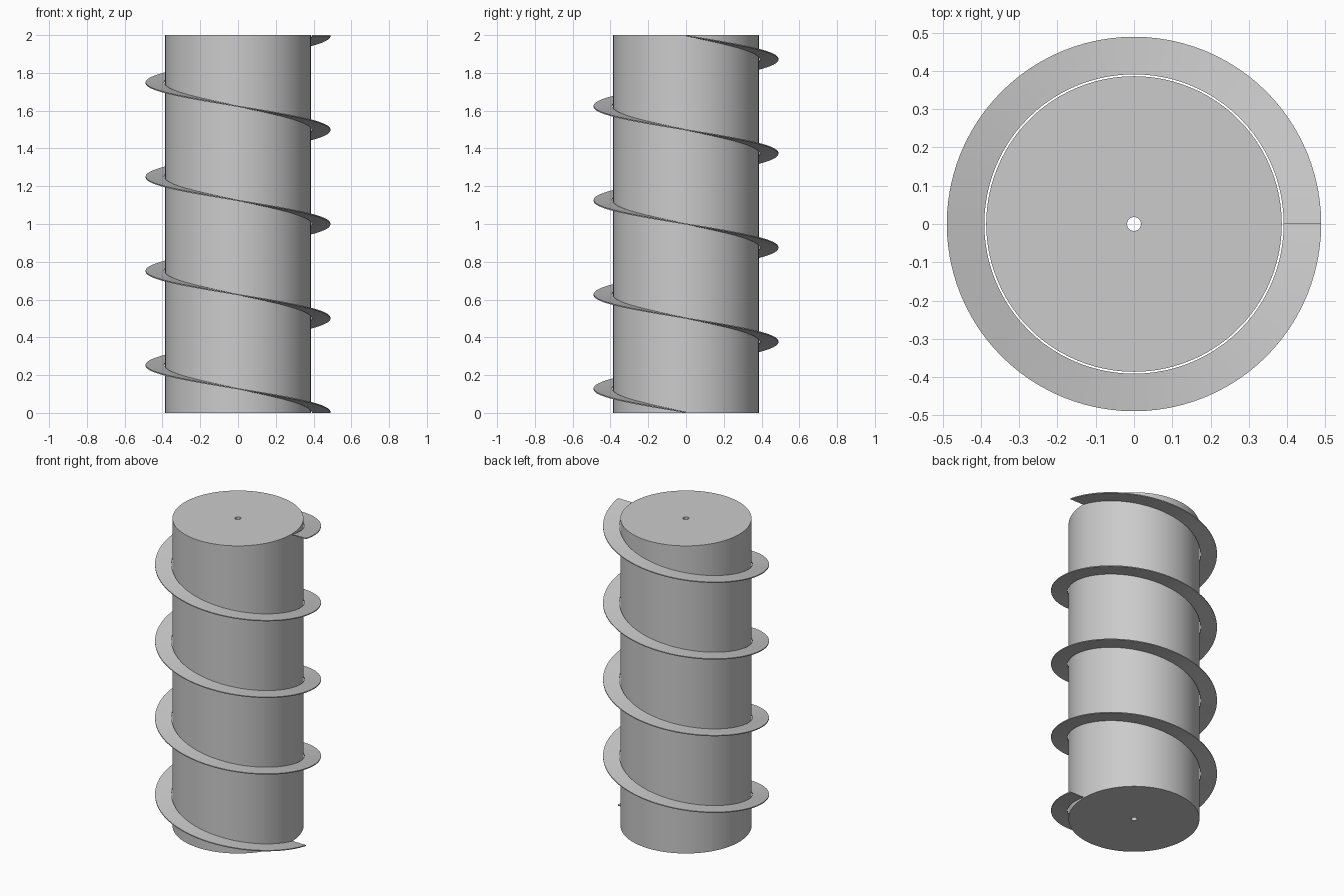
import bpy, bmesh
from math import cos, sin, tau, radians

old = bpy.data.objects.get("Cube")
if old:
    bpy.data.objects.remove(old, do_unlink=True)

HEIGHT, TURNS, SEGMENTS = 2.0, 4, 96
THICKNESS = 0.006

steel = bpy.data.materials.new("grey steel")
steel.use_nodes = True
GREY = (0.6, 0.6, 0.6, 1)
steel.diffuse_color = GREY
steel.node_tree.nodes["Principled BSDF"].inputs["Base Color"].default_value = GREY


def sweep(name, profile, steps, turns, rise, closed):
    """Sweep an (r, z) loop clockwise about z, climbing by rise in total."""
    bm = bmesh.new()
    rings = []
    for i in range(steps if closed else steps + 1):
        t = i / steps
        a = -tau * turns * t
        rings.append([bm.verts.new((r * cos(a), r * sin(a), z + rise * t))
                      for r, z in profile])
    n = len(profile)
    for i in range(steps):
        a, b = rings[i], rings[(i + 1) % len(rings)]
        for j in range(n):
            k = (j + 1) % n
            bm.faces.new((a[j], a[k], b[k], b[j]))
    if not closed:
        bm.faces.new(rings[0])
        bm.faces.new(rings[-1])
    bmesh.ops.recalc_face_normals(bm, faces=bm.faces)
    mesh = bpy.data.meshes.new(name)
    bm.to_mesh(mesh)
    bm.free()
    mesh.materials.append(steel)
    obj = bpy.data.objects.new(name, mesh)
    bpy.context.collection.objects.link(obj)
    bpy.ops.object.select_all(action="DESELECT")
    obj.select_set(True)
    bpy.context.view_layer.objects.active = obj
    bpy.ops.object.shade_smooth_by_angle(angle=radians(30))
    return obj


def rectangle(r0, r1, z0, z1):
    return [(r0, z0), (r1, z0), (r1, z1), (r0, z1)]


# Solid core with a narrow bore along its axis
sweep("core_cylinder", rectangle(0.018, 0.386, 0, HEIGHT),
      SEGMENTS, 1, 0, True)

# Thin helical blade, standing just clear of the core
sweep("spiral_blade", rectangle(0.391, 0.489, 0, THICKNESS),
      SEGMENTS * TURNS, TURNS, HEIGHT - THICKNESS, False)
